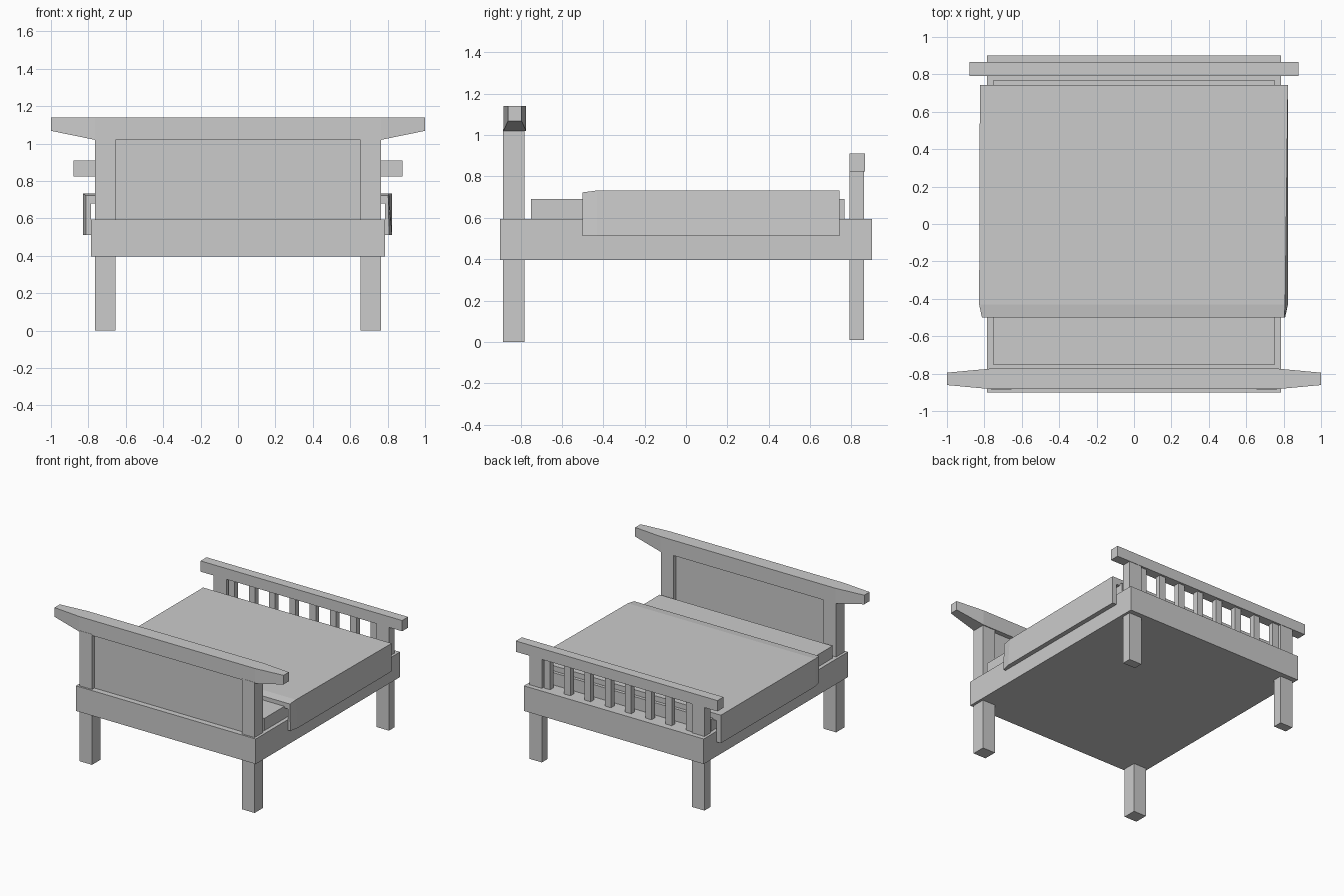
import bpy, bmesh

if "Cube" in bpy.data.objects:
    bpy.data.objects.remove(bpy.data.objects["Cube"])


def mesh_object(name, verts, faces):
    mesh = bpy.data.meshes.new(name)
    mesh.from_pydata(verts, [], faces)
    bm = bmesh.new()
    bm.from_mesh(mesh)
    bmesh.ops.recalc_face_normals(bm, faces=bm.faces)
    bm.to_mesh(mesh)
    bm.free()
    obj = bpy.data.objects.new(name, mesh)
    bpy.context.collection.objects.link(obj)
    return obj


def loft(name, sections):
    """Join closed sections with equal point counts, capping both ends."""
    n = len(sections[0])
    faces = [tuple(range(n)), tuple(range((len(sections) - 1) * n, len(sections) * n))]
    for s in range(len(sections) - 1):
        for i in range(n):
            j = (i + 1) % n
            faces.append((s * n + i, s * n + j, (s + 1) * n + j, (s + 1) * n + i))
    return mesh_object(name, [p for sec in sections for p in sec], faces)


def box(name, x, y, z):
    return loft(name, [[(a, y[0], z[0]), (a, y[1], z[0]), (a, y[1], z[1]), (a, y[0], z[1])]
                       for a in x])


# Base frame and mattress
box("bed_frame", (-0.785, 0.785), (-0.9, 0.9), (0.397, 0.595))
box("mattress", (-0.755, 0.755), (-0.75, 0.767), (0.56, 0.692))

# Head and foot posts, which run down to form the legs
for side, x in (("left", (-0.765, -0.655)), ("right", (0.655, 0.765))):
    box("head_post_" + side, x, (-0.885, -0.78), (0.0, 1.03))
    box("foot_post_" + side, x, (0.79, 0.862), (0.01, 0.835))

# Headboard panel and top rail with tapered ends
box("head_panel", (-0.66, 0.66), (-0.855, -0.81), (0.55, 1.03))
loft("head_rail", [[(x, -0.828 - d, z), (x, -0.828 + d, z), (x, -0.828 + d, 1.14), (x, -0.828 - d, 1.14)]
                   for x, d, z in ((-1, 0.033, 1.068), (-0.765, 0.055, 1.02),
                                   (0.765, 0.055, 1.02), (1, 0.033, 1.068))])

# Footboard rail and slats
box("foot_rail", (-0.88, 0.88), (0.79, 0.865), (0.825, 0.91))
for i in range(8):
    cx = (i - 3.5) * 0.177
    box("foot_slat_%d" % (i + 1), (cx - 0.027, cx + 0.027), (0.805, 0.848), (0.57, 0.84))


# Blanket draped over the mattress, hanging outside the frame
def drape(y, left, right_top, right_low, top):
    return [(left, y, 0.512), (left, y, top), (right_top, y, top), (right_low, y, 0.512),
            (0.787, y, 0.512), (0.787, y, 0.68), (-0.787, y, 0.68), (-0.787, y, 0.512)]


loft("blanket", [drape(-0.5, -0.813, 0.803, 0.808, 0.723),
                 drape(-0.43, -0.828, 0.808, 0.823, 0.732),
                 drape(0.742, -0.824, 0.823, 0.823, 0.733)])
